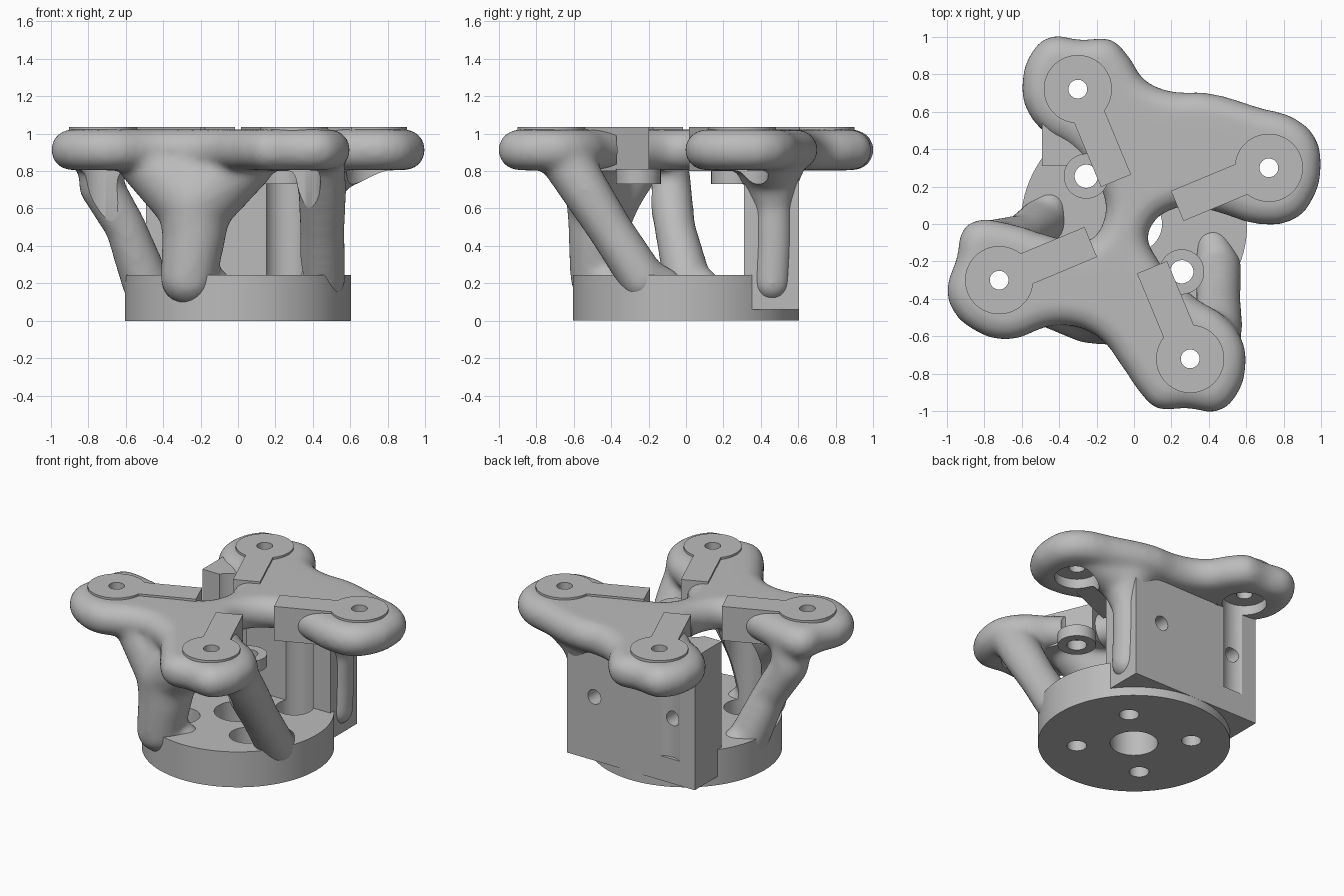
import bpy, bmesh, math
from mathutils import Vector, Matrix

cube = bpy.data.objects.get("Cube")
if cube:
    bpy.data.objects.remove(cube)

grey = bpy.data.materials.new("plain grey")
grey.use_nodes = True
grey.diffuse_color = (0.5, 0.5, 0.5, 1)
grey.node_tree.nodes["Principled BSDF"].inputs["Base Color"].default_value = (0.5, 0.5, 0.5, 1)

TOP = 1.02            # top of the arm plate
PAD = 1.036           # top of the raised pads
BOLT = 0.255          # offset of the base bolts
LOBES = [Matrix.Rotation(math.radians(22.6 + 90 * i), 4, 'Z') for i in range(4)]
LOBE_R = 0.78


def make(name, bm):
    mesh = bpy.data.meshes.new(name)
    bmesh.ops.recalc_face_normals(bm, faces=bm.faces)
    bm.to_mesh(mesh)
    bm.free()
    mesh.materials.append(grey)
    obj = bpy.data.objects.new(name, mesh)
    bpy.context.collection.objects.link(obj)
    return obj


def rod(bm, a, b, r1, r2=None, sides=48):
    a, b = Vector(a), Vector(b)
    turn = (b - a).to_track_quat('Z', 'Y').to_matrix().to_4x4()
    bmesh.ops.create_cone(bm, cap_ends=True, segments=sides, radius1=r1,
                          radius2=r1 if r2 is None else r2, depth=(b - a).length,
                          matrix=Matrix.Translation((a + b) / 2) @ turn)


def post(bm, x, y, z0, z1, r):
    rod(bm, (x, y, z0), (x, y, z1), r)


def box(bm, lo, hi, turn=Matrix()):
    lo, hi = Vector(lo), Vector(hi)
    size = Matrix.Diagonal(hi - lo).to_4x4()
    bmesh.ops.create_cube(bm, size=1, matrix=turn @ Matrix.Translation((lo + hi) / 2) @ size)


def limb(bm, *balls):
    """Chain of balls joined by tapered rods."""
    for x, y, z, r in balls:
        bmesh.ops.create_icosphere(bm, subdivisions=3, radius=r,
                                   matrix=Matrix.Translation((x, y, z)))
    for p, q in zip(balls, balls[1:]):
        rod(bm, p[:3], q[:3], p[3], q[3], 24)


def bake(obj):
    """Turn the modifier result into plain geometry."""
    graph = bpy.context.evaluated_depsgraph_get()
    mesh = bpy.data.meshes.new_from_object(obj.evaluated_get(graph))
    obj.modifiers.clear()
    obj.data = mesh
    mesh.materials.clear()
    mesh.materials.append(grey)
    mesh.polygons.foreach_set("material_index", [0] * len(mesh.polygons))


def smooth(obj):
    bpy.ops.object.select_all(action='DESELECT')
    obj.select_set(True)
    bpy.context.view_layer.objects.active = obj
    bpy.ops.object.shade_smooth_by_angle(angle=math.radians(32))


# Outline of the four-armed plate: opposite arms are mostly half-turn copies
arm_root = [(.25, .09), (.45, .06), (.65, 0)]
right_tip = [(.85, .02), (.96, .14), (1, .32)]
left_tip = [(-.86, .015), (-.925, -.05), (-.945, -.17), (-1, -.35)]
arm_back = [(.97, .46), (.86, .565), (.68, .62)]
arm_b = [(.06, .77), (-.03, .9), (-.12, .985), (-.28, .985), (-.45, 1), (-.54, .93),
         (-.6, .73), (-.57, .6), (-.47, .48), (-.34, .4)]


def half_turn(points):
    return [(-x, -y) for x, y in points]


outline = (arm_root + right_tip + arm_back + [(.4, .7), (.2, .71)] + arm_b
           + [(-.17, .17), (-.16, .03)] + half_turn(arm_root) + left_tip + half_turn(arm_back)
           + [(-.4, -.54), (-.2, -.6)] + half_turn(arm_b) + [(.11, -.16), (.08, -.04)])
curve = bpy.data.curves.new("plate_outline", 'CURVE')
curve.dimensions = '2D'
curve.fill_mode = 'BOTH'
curve.bevel_depth = 0.109
curve.offset = -0.109
curve.bevel_resolution = 5
curve.resolution_u = 5
spline = curve.splines.new('BEZIER')
spline.bezier_points.add(len(outline) - 1)
spline.use_cyclic_u = True
for point, (x, y) in zip(spline.bezier_points, outline):
    point.co = (x, y, 0)
    point.handle_left_type = point.handle_right_type = 'AUTO'
plate = bpy.data.objects.new("plate_outline", curve)
bpy.context.collection.objects.link(plate)
bpy.context.view_layer.update()
plate_mesh = bpy.data.meshes.new_from_object(
    plate.evaluated_get(bpy.context.evaluated_depsgraph_get()))
plate_mesh.transform(Matrix.Translation((0, 0, TOP - 0.107)))
bpy.data.objects.remove(plate)

# Organic frame: plate plus legs, fused and softened
bm = bmesh.new()
bm.from_mesh(plate_mesh)
bmesh.ops.remove_doubles(bm, verts=bm.verts, dist=0.0005)
# Front leg, spreading on the disc and fanning out into the two front arms
foot = (-.265, -.47, .23, .15)
shin = (-.235, -.46, .45, .17)
fork = (-.23, -.44, .62, .2)
limb(bm, (-.12, -.4, .19, .09), foot, shin, fork, (-.24, -.36, .79, .21))
limb(bm, fork, (-.48, -.38, .85, .16))
limb(bm, fork, (.04, -.5, .85, .16))
# Right leg
limb(bm, (.42, -.12, .19, .1), (.45, -.23, .22, .125), (.45, -.4, .48, .12),
     (.45, -.54, .7, .13), (.43, -.64, .86, .14))
# Left leg
limb(bm, (-.45, .09, .18, .1), (-.49, .01, .2, .13), (-.6, -.06, .5, .11),
     (-.73, -.09, .72, .12), (-.73, -.12, .87, .13))
# Rib on the end of the back wall, spreading under the plate
limb(bm, (.44, .46, .2, .1), (.44, .47, .4, .1), (.44, .47, .6, .1), (.44, .45, .83, .18),
     (.72, .42, .9, .12))
frame = make("organic_frame", bm)
mod = frame.modifiers.new("fuse", 'REMESH')
mod.mode = 'VOXEL'
mod.voxel_size = 0.02
mod = frame.modifiers.new("soften", 'SMOOTH')
mod.factor = 0.5
mod.iterations = 14
bake(frame)

# Base disc
bm = bmesh.new()
bmesh.ops.create_cone(bm, cap_ends=True, segments=96, radius1=.604, radius2=.604, depth=.245,
                      matrix=Matrix.Translation((0, 0, .1225)))
base = make("base_disc", bm)

# Back mounting wall
bm = bmesh.new()
box(bm, (-.49, .31, .06), (.49, .604, .98))
wall = make("back_wall", bm)

# Raised pads with their arm blocks
pads, blocks = [], []
for turn in LOBES:
    centre = turn @ Vector((LOBE_R, 0, 0))
    bm = bmesh.new()
    post(bm, centre.x, centre.y, TOP - .1, PAD, .182)
    pads.append(make("pad", bm))
    bm = bmesh.new()
    box(bm, (.25, -.087, .8), (LOBE_R - .15, .087, PAD), turn)
    blocks.append(make("arm_block", bm))

# Collars over two of the base bolts
collars = []
for s in (1, -1):
    bm = bmesh.new()
    post(bm, s * BOLT, -s * BOLT, .73, .81, .12)
    collars.append(make("collar", bm))

# Cutters: narrow holes, then wide recesses and tool access bores
hole_bm, recess_bm = bmesh.new(), bmesh.new()
for turn in LOBES:
    c = turn @ Vector((LOBE_R, 0, 0))
    post(hole_bm, c.x, c.y, .6, 1.2, .05)
    post(recess_bm, c.x, c.y, .23, .87, .14)
for x in (-BOLT, BOLT):
    for y in (-BOLT, BOLT):
        open_top = x * y < 0
        post(hole_bm, x, y, -.1, .9 if open_top else .5, .062)
        post(recess_bm, x, y, .12, 1.2 if open_top else .76, .118)
for x in (-.31, .28):
    rod(hole_bm, (x, .45, .5), (x, .7, .5), .05)
post(recess_bm, 0, 0, -.1, .5, .15)
holes = make("hole_cutter", hole_bm)
recesses = make("recess_cutter", recess_bm)


def cut(obj, *cutters):
    for cutter in cutters:
        mod = obj.modifiers.new("cut", 'BOOLEAN')
        mod.operation = 'DIFFERENCE'
        mod.solver = 'EXACT'
        mod.object = cutter
    bake(obj)


for part in (frame, base, wall):
    cut(part, holes, recesses)
for part in pads + collars:
    cut(part, holes)
for part in [frame, base, wall] + pads + blocks + collars:
    smooth(part)
for cutter in (holes, recesses):
    bpy.data.objects.remove(cutter)
